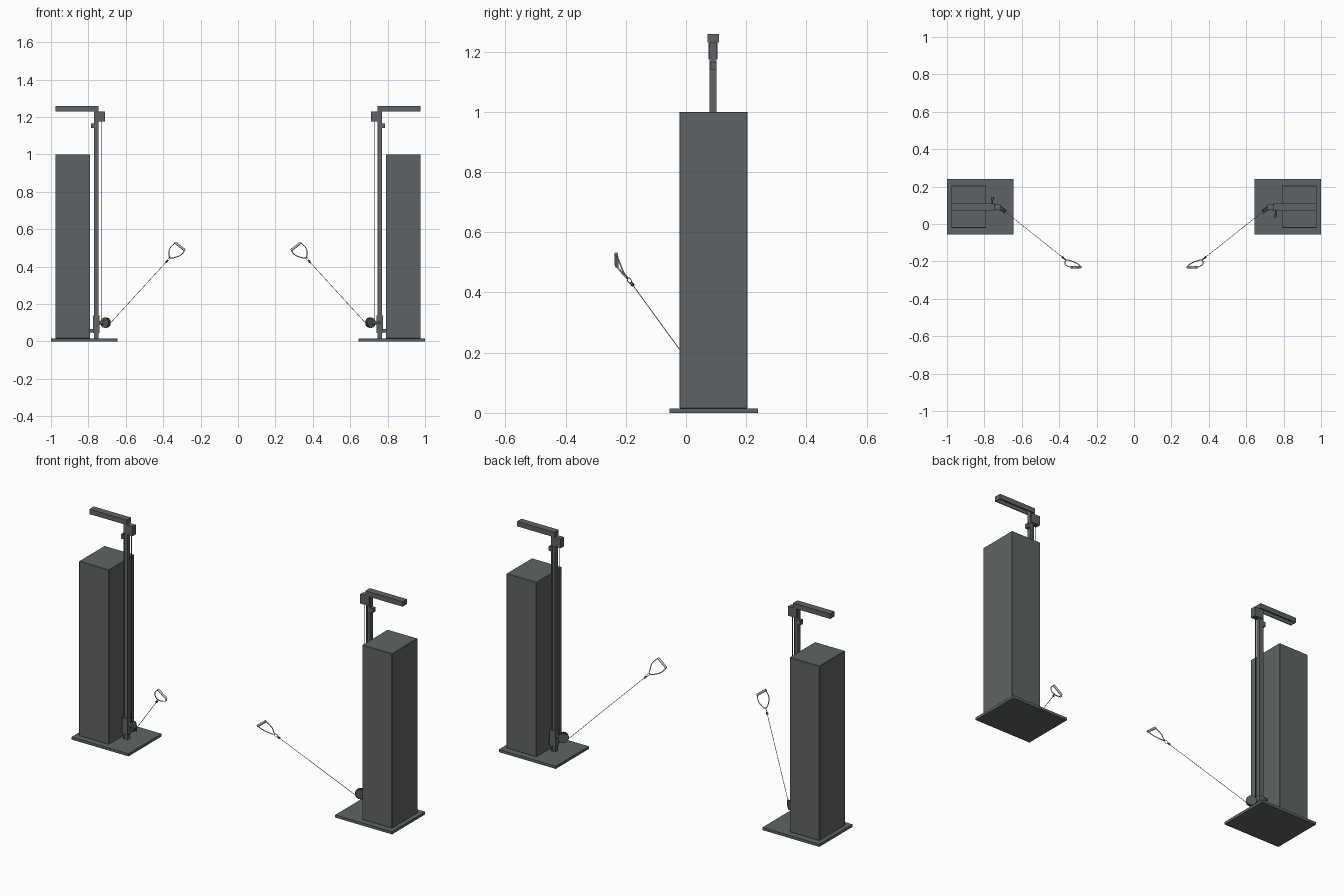
import bpy, bmesh, math
from mathutils import Vector, Matrix

if "Cube" in bpy.data.objects:
    bpy.data.objects.remove(bpy.data.objects["Cube"])


def material(name, rgb):
    m = bpy.data.materials.new(name)
    m.diffuse_color = (*rgb, 1)
    m.use_nodes = True
    m.node_tree.nodes["Principled BSDF"].inputs["Base Color"].default_value = m.diffuse_color
    return m


GREY = material("slate grey", (0.117, 0.127, 0.133))
DARK = material("dark grey", (0.09, 0.096, 0.10))
LIGHT = material("light grey", (0.5, 0.5, 0.5))
YC = 0.09  # depth of the column centre line


def finish(name, bm, mat, side, smooth=False):
    # Parts are built for the right station, then reflected for the left
    if side < 0:
        bmesh.ops.scale(bm, vec=(-1, 1, 1), verts=bm.verts)
    bmesh.ops.recalc_face_normals(bm, faces=bm.faces)
    for f in bm.faces:
        f.smooth = smooth and len(f.verts) == 4
    me = bpy.data.meshes.new(name)
    bm.to_mesh(me)
    bm.free()
    me.materials.append(mat)
    ob = bpy.data.objects.new(name, me)
    bpy.context.collection.objects.link(ob)
    return ob


def box(name, side, x, y, z, mat, bevel=0.0):
    bm = bmesh.new()
    size = (x[1] - x[0], y[1] - y[0], z[1] - z[0])
    mid = Vector((sum(x) / 2, sum(y) / 2, sum(z) / 2))
    bmesh.ops.create_cube(bm, size=1, matrix=Matrix.Translation(mid) @ Matrix.Diagonal((*size, 1)))
    if bevel:
        bmesh.ops.bevel(bm, geom=bm.edges[:], offset=bevel, segments=1, affect='EDGES')
    return finish(name, bm, mat, side)


def rod(name, side, a, b, r, mat, r2=None, seg=12):
    a, b = Vector(a), Vector(b)
    d = b - a
    bm = bmesh.new()
    bmesh.ops.create_cone(bm, cap_ends=True, segments=seg, radius1=r, radius2=r if r2 is None else r2,
                          depth=d.length, matrix=Matrix.Translation((a + b) / 2)
                          @ d.to_track_quat('Z', 'Y').to_matrix().to_4x4())
    return finish(name, bm, mat, side, True)


def tube(name, side, pts, r, mat, closed=False):
    # Round tube along a smooth path
    cu = bpy.data.curves.new(name, 'CURVE')
    cu.dimensions = '3D'
    cu.bevel_depth, cu.bevel_resolution, cu.resolution_u = r, 1, 6
    cu.use_fill_caps = True
    sp = cu.splines.new('BEZIER')
    sp.bezier_points.add(len(pts) - 1)
    for p, co in zip(sp.bezier_points, pts):
        p.co = (co[0] * side, co[1], co[2])
        p.handle_left_type = p.handle_right_type = 'AUTO'
    sp.use_cyclic_u = closed
    cu.materials.append(mat)
    ob = bpy.data.objects.new(name, cu)
    bpy.context.collection.objects.link(ob)


for side, tag in ((-1, "left_"), (1, "right_")):
    # Floor plate and weight cabinet
    box(tag + "base_plate", side, (0.645, 1.0), (-0.055, 0.24), (0, 0.015), GREY)
    box(tag + "cabinet", side, (0.79, 0.977), (-0.022, 0.205), (0.015, 1.0), GREY, 0.002)

    # Column: web with two flanges
    box(tag + "column_web", side, (0.749, 0.766), (0.081, 0.099), (0.015, 1.235), GREY)
    for n, x in (("inner", (0.745, 0.750)), ("outer", (0.765, 0.770))):
        box(tag + "column_flange_" + n, side, x, (0.078, 0.102), (0.015, 1.235), GREY)

    # Overhead arm: channel open downwards
    box(tag + "arm_top", side, (0.745, 0.977), (0.071, 0.110), (1.25, 1.258), GREY)
    for n, y in (("front", (0.071, 0.076)), ("back", (0.105, 0.110))):
        box(tag + "arm_" + n, side, (0.745, 0.977), y, (1.23, 1.25), GREY)
    for n, x in (("inner", (0.745, 0.770)), ("outer", (0.972, 0.977))):
        box(tag + "arm_end_" + n, side, x, (0.076, 0.105), (1.23, 1.25), GREY)

    # Upper pulley housing and stop block
    box(tag + "upper_pulley_housing", side, (0.71, 0.764), (0.075, 0.105), (1.175, 1.228), GREY)
    box(tag + "column_stop", side, (0.766, 0.786), (0.079, 0.101), (1.14, 1.165), GREY)

    # Sliding carriage, its locking knob and the link to the cabinet
    box(tag + "carriage", side, (0.740, 0.776), (0.073, 0.107), (0.045, 0.137), GREY)
    box(tag + "cabinet_link", side, (0.768, 0.792), (0.082, 0.098), (0.047, 0.065), GREY)
    k = -side
    rod(tag + "knob_stem", side, (0.757, YC, 0.10), (0.757, YC + k * 0.045, 0.10), 0.004, DARK)
    rod(tag + "knob", side, (0.757, YC + k * 0.038, 0.10), (0.757, YC + k * 0.055, 0.10), 0.008, DARK)

    # Swivel pulley, turned towards the handle
    out = Vector((-0.79, -0.61, 0))
    axle = Vector((0.61, -0.79, 0))
    hub = Vector((0.708, 0.081, 0.100))
    rod(tag + "swivel_arm", side, (0.745, YC, 0.10), hub, 0.010, DARK)
    rod(tag + "pulley_wheel", side, hub - axle * 0.004, hub + axle * 0.004, 0.025, DARK, seg=20)
    for n, s in (("a", -1), ("b", 1)):
        c = hub + axle * s * 0.008
        rod(tag + "pulley_cheek_" + n, side, c - axle * 0.002, c + axle * 0.002, 0.028, DARK, seg=12)

    # Cable down the column and out to the handle
    rod(tag + "vertical_cable", side, (0.728, YC, 0.10), (0.728, YC, 1.18), 0.002, DARK, seg=6)
    start = hub + out * 0.012 + Vector((0, 0, -0.020))
    end = Vector((0.376, -0.183, 0.433))
    rod(tag + "pull_cable", side, start, end, 0.0015, LIGHT, seg=6)
    d = (end - start).normalized()
    rod(tag + "cable_stopper", side, end - d * 0.014, end, 0.006, DARK, 0.004)

    # Link ring and D handle: strap loop with a straight grip
    apex = end + d * 0.022
    mid_ring = (end + apex) / 2
    w = d.cross(Vector((0.5, -0.4, 0.2))).normalized() * 0.006
    tube(tag + "link_ring", side, [end, mid_ring + w, apex, mid_ring - w], 0.0015, LIGHT, True)
    ga, gb = Vector((0.284, -0.230, 0.487)), Vector((0.336, -0.232, 0.528))
    tube(tag + "handle_strap", side,
         [ga, (0.303, -0.212, 0.464), (0.330, -0.200, 0.451), apex,
          (0.368, -0.208, 0.468), (0.366, -0.218, 0.493), gb], 0.0025, LIGHT)
    rod(tag + "handle_grip", side, ga, gb, 0.0065, LIGHT)
